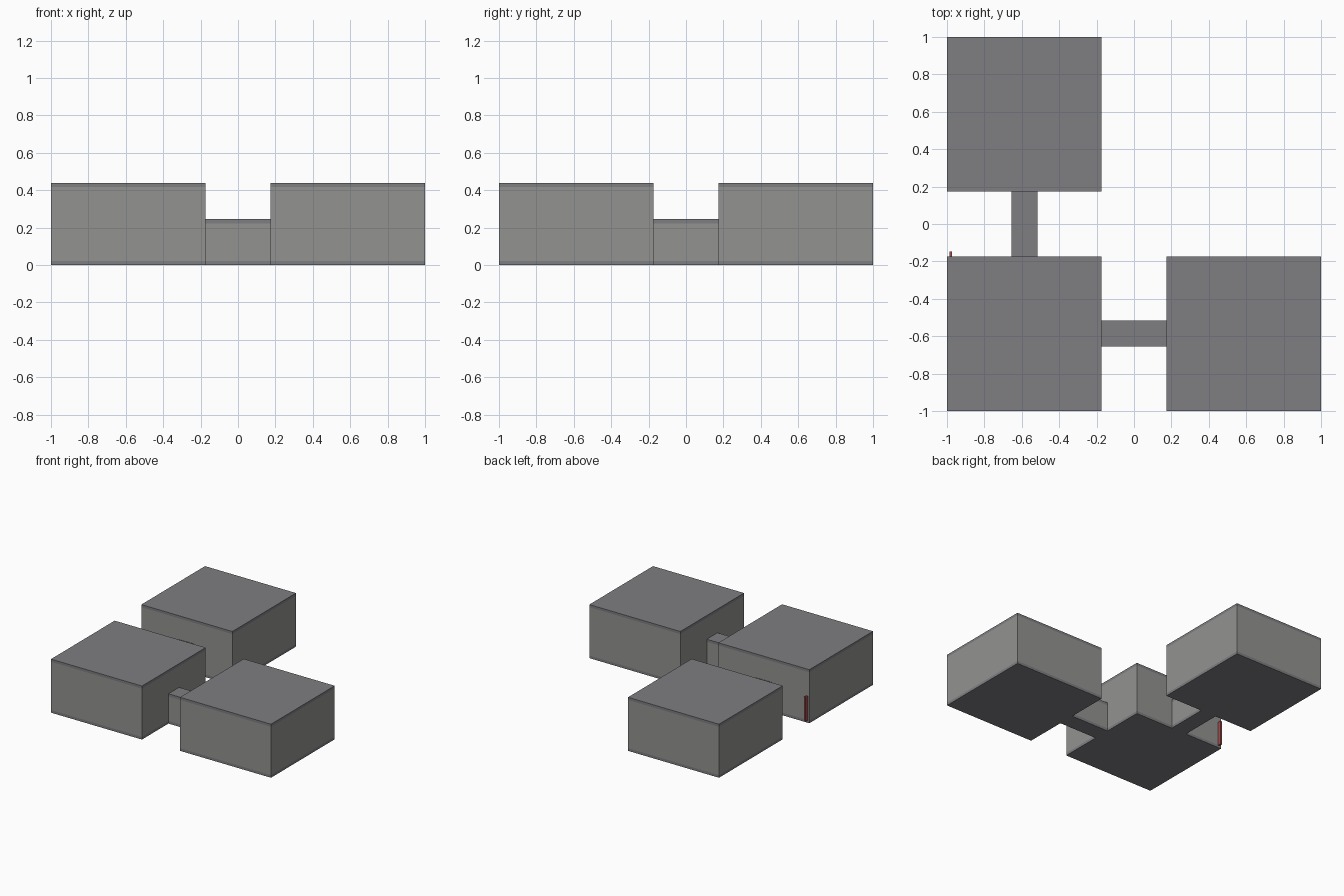
import bpy

if "Cube" in bpy.data.objects:
    bpy.data.objects.remove(bpy.data.objects["Cube"])


def material(name, rgb):
    m = bpy.data.materials.new(name)
    m.diffuse_color = (*rgb, 1)
    m.use_nodes = True
    m.node_tree.nodes["Principled BSDF"].inputs["Base Color"].default_value = m.diffuse_color
    return m


ROOF = material("slate_grey", (0.21, 0.21, 0.225))
WALL = material("warm_grey", (0.29, 0.29, 0.28))
RED = material("dark_red", (0.35, 0.08, 0.08))


def box(name, x, y, z, mat):
    """Box from (min, max) pairs."""
    bpy.ops.mesh.primitive_cube_add(size=1, location=[sum(r) / 2 for r in (x, y, z)])
    ob = bpy.context.object
    ob.name = name
    ob.scale = [r[1] - r[0] for r in (x, y, z)]
    bpy.ops.object.transform_apply(location=False, rotation=False, scale=True)
    ob.data.materials.append(mat)


def block(name, x, y, height, trim=0.022):
    """Wall volume between a base band and a roof slab."""
    box(name + "_base", x, y, (0, trim), ROOF)
    box(name + "_walls", x, y, (trim, height - trim), WALL)
    box(name + "_roof", x, y, (height - trim, height), ROOF)


low, high = (-1, -0.173), (0.173, 1)
gap, passage = (-0.173, 0.173), (-0.656, -0.517)

# Three square pavilions in an L layout
block("corner_pavilion", low, low, 0.44)
block("right_pavilion", high, low, 0.44)
block("back_pavilion", low, high, 0.44)

# Low corridors joining them
block("right_corridor", gap, passage, 0.245)
block("back_corridor", passage, gap, 0.245)

# Slim red post on the back wall of the corner pavilion
box("red_post", (-0.986, -0.972), (-0.173, -0.146), (0.02, 0.22), RED)
